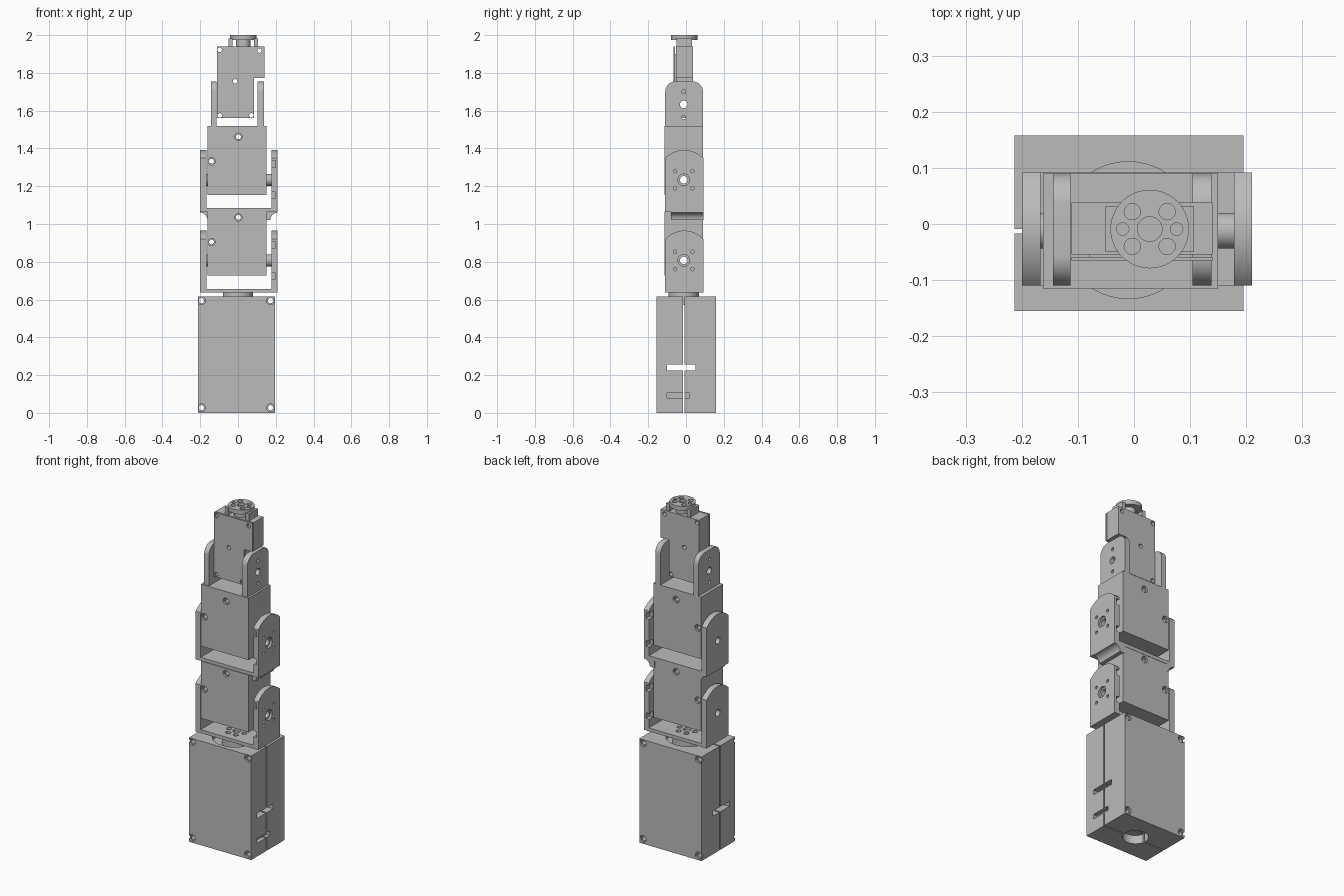
import bpy, bmesh, math
from mathutils import Vector

if "Cube" in bpy.data.objects:
    bpy.data.objects.remove(bpy.data.objects["Cube"])

grey = bpy.data.materials.new("plain_grey")
grey.diffuse_color = (0.5, 0.5, 0.5, 1)
grey.use_nodes = True
grey.node_tree.nodes["Principled BSDF"].inputs["Base Color"].default_value = grey.diffuse_color
YC = -0.012      # y of all the hinge axes
STEP = 0.427     # height between the two repeated joints


def prism(name, pts, a0, a1, axis='x'):
    """Extrude a 2D profile along an axis (x: pts are y,z; y: x,z; z: x,y)."""
    place = {'x': lambda p, a: (a, p[0], p[1]),
             'y': lambda p, a: (p[0], a, p[1]),
             'z': lambda p, a: (p[0], p[1], a)}[axis]
    bm = bmesh.new()
    n = len(pts)
    lo = [bm.verts.new(place(p, a0)) for p in pts]
    hi = [bm.verts.new(place(p, a1)) for p in pts]
    bm.faces.new(lo)
    bm.faces.new(hi)
    for i in range(n):
        j = (i + 1) % n
        bm.faces.new((lo[i], lo[j], hi[j], hi[i]))
    bmesh.ops.recalc_face_normals(bm, faces=bm.faces)
    me = bpy.data.meshes.new(name)
    bm.to_mesh(me)
    bm.free()
    me.materials.append(grey)
    ob = bpy.data.objects.new(name, me)
    bpy.context.collection.objects.link(ob)
    return ob


def box(name, x0, x1, y0, y1, z0, z1):
    return prism(name, [(x0, y0), (x1, y0), (x1, y1), (x0, y1)], z0, z1, 'z')


def arc(cx, cy, r, a0, a1, n):
    return [(cx + r * math.cos(math.radians(a0 + (a1 - a0) * i / n)),
             cy + r * math.sin(math.radians(a0 + (a1 - a0) * i / n))) for i in range(n + 1)]


def cyl(name, u, v, r, a0, a1, axis, n=32):
    return prism(name, arc(u, v, r, 0, 360, n)[:-1], a0, a1, axis)


def cut(ob, *cutters):
    for c in cutters:
        m = ob.modifiers.new("cut", 'BOOLEAN')
        m.operation, m.solver, m.object = 'DIFFERENCE', 'EXACT', c
        c.hide_render = True
        bpy.context.view_layer.objects.active = ob
        bpy.ops.object.modifier_apply(modifier=m.name)
        bpy.data.objects.remove(c)


def screw_hole(x, z, y0, y1, r=0.012):
    """Through hole along y with a wider recess on both faces."""
    return [cyl("c", x, z, r, y0 - .05, y1 + .05, 'y', 20),
            cyl("c", x, z, r * 1.5, y0 - .05, y0 + .012, 'y', 20),
            cyl("c", x, z, r * 1.5, y1 - .012, y1 + .05, 'y', 20)]


# Base case: two half shells with a narrow seam between them
for name, y0, y1 in (("base_front_half", -.155, -.017), ("base_back_half", -.009, .158)):
    half = box(name, -.213, .195, y0, y1, 0, .615)
    cut(half, cyl("c", -.01, -.011, .122, .585, .7, 'z', 48),
        cyl("c", -.01, 0, .069, -.1, .05, 'z', 40),
        box("c", -.3, .3, -.1, .05, .225, .255),
        box("c", .17, .3, -.1, .018, .078, .106))
    for x in (-.193, .172):
        for z in (.027, .594):
            cut(half, *screw_hole(x, z, -.155, .158, .014))

# Turntable between base and first bracket
cyl("turntable", 0, YC, .08, .57, .637, 'z', 48)

# Two identical joints: U bracket plus motor body
for k, tag in enumerate(("lower", "upper")):
    d = STEP * k
    zh = .807 + d
    # bracket floor with a ring of screw holes
    floor = box(tag + "_bracket_floor", -.2, .21, -.11, .092, .637 + d, .657 + d)
    if k == 0:
        for i in range(6):
            a = math.radians(60 * i)
            cut(floor, cyl("c", .05 * math.cos(a), YC + .05 * math.sin(a), .0145,
                           .645, .7, 'z', 20))
        cut(floor, cyl("c", 0, YC, .022, .645, .7, 'z', 24))
    # bracket walls with arched tops
    profile = [(-.11, .657 + d), (.092, .657 + d)] + arc(-.009, .827 + d, .138, 43, 137, 20)
    profile = [(min(max(y, -.11), .092), z) for y, z in profile]
    right = prism(tag + "_bracket_right_wall", profile, .178, .21)
    left = prism(tag + "_bracket_left_wall", profile, -.2, -.167)
    cut(right, cyl("c", YC, zh, .02, .1, .3, 'x'), cyl("c", YC, zh, .031, .198, .3, 'x'))
    for sy in (-1, 1):
        for sz in (-1, 1):
            cut(right, cyl("c", YC + .046 * sy, zh + .046 * sz, .009, .1, .3, 'x', 16))
    for z0, z1 in ((.872, .908), (.708, .742)):
        for y0, y1 in ((-.2, -.07), (.055, .2)):
            cut(right, box("c", .17, .198, y0, y1, z0 + d, z1 + d))
    cut(left, cyl("c", YC, zh, .02, -.3, -.1, 'x'))
    # motor body with hinge bore and screw holes
    top = 1.065 if k == 0 else 1.52
    body = box(tag + "_motor_body", -.162, .15, -.115, .09, .727 + d, top)
    cut(body, cyl("c", YC, zh, .02, -.3, .3, 'x'))
    for x, z in ((-.14, .905), (.002, 1.035)):
        cut(body, *screw_hole(x, z + d, -.115, .09, .013))
    # hollow bearing rings joining body and walls
    for side, x0, x1 in (("left", -.168, -.161), ("right", .149, .179)):
        ring = cyl(f"{tag}_{side}_bearing", YC, zh, .032, x0, x1, 'x')
        cut(ring, cyl("c", YC, zh, .02, -.3, .3, 'x'))

# Concave flare under the upper bracket
flare = [(.14, 1.02)] + arc(.21, 1.022, .038, 180, 90, 10) + [(.21, 1.066)]
prism("upper_bracket_right_flare", flare + [(.14, 1.066)], -.08, .092, 'y')
flare = [(-.15, 1.02)] + arc(-.2, 1.022, .038, 0, 90, 10) + [(-.2, 1.066), (-.15, 1.066)]
prism("upper_bracket_left_flare", flare, -.08, .092, 'y')

# Wrist fork: two upright arms with rounded corners
fork = [(-.11, 1.515), (.09, 1.515)] + arc(.035, 1.7, .055, 0, 90, 10) + \
    arc(-.055, 1.7, .055, 90, 180, 10)
for name, x0, x1 in (("fork_left_arm", -.144, -.113), ("fork_right_arm", .104, .138)):
    arm = prism(name, fork, x0, x1)
    cut(arm, cyl("c", YC, 1.633, .02, -.3, .3, 'x'))
    for z in (1.565, 1.7):
        cut(arm, cyl("c", YC, z, .01, -.3, .3, 'x', 16))

# Wrist motor: stepped body and thin front cover
step = [(-.111, 1.56), (.085, 1.56), (.085, 1.772), (.14, 1.772), (.14, 1.94), (-.111, 1.94)]
wrist = prism("wrist_motor_body", step, -.054, .038, 'y')
cover = prism("wrist_front_cover", step, -.065, -.059, 'y')
spacer = prism("wrist_cover_spacer", [(-.08, 1.6), (.06, 1.6), (.06, 1.9), (-.08, 1.9)],
               -.06, -.053, 'y')
cut(wrist, cyl("c", YC, 1.633, .02, -.3, .3, 'x'))
for x, z in ((-.097, 1.922), (.114, 1.918), (-.015, 1.755), (-.097, 1.575), (.071, 1.575)):
    for part in (wrist, cover, spacer):
        cut(part, cyl("c", x, z, .012, -.2, .2, 'y', 20))

# Output flange on top with its neck and two posts
cyl("flange_neck", .028, YC + .003, .038, 1.935, 1.98, 'z')
flange = cyl("output_flange", .028, -.009, .07, 1.975, 2.0, 'z', 48)
cut(flange, cyl("c", .028, -.009, .022, 1.985, 2.1, 'z', 24))
for sx in (-1, 1):
    for sy in (-1, 1):
        cut(flange, cyl("c", .028 + .031 * sx, -.009 + .031 * sy, .0145, 1.985, 2.1, 'z', 20))
    cut(flange, cyl("c", .028 + .048 * sx, -.009, .011, 1.985, 2.1, 'z', 20))
    x = .028 + .068 * sx
    box("flange_post", x - .011, x + .011, -.05, .032, 1.935, 1.982)

# Smooth round surfaces while keeping edges sharp
bpy.ops.object.select_all(action='SELECT')
bpy.context.view_layer.objects.active = flange
bpy.ops.object.shade_smooth_by_angle(angle=math.radians(30))
